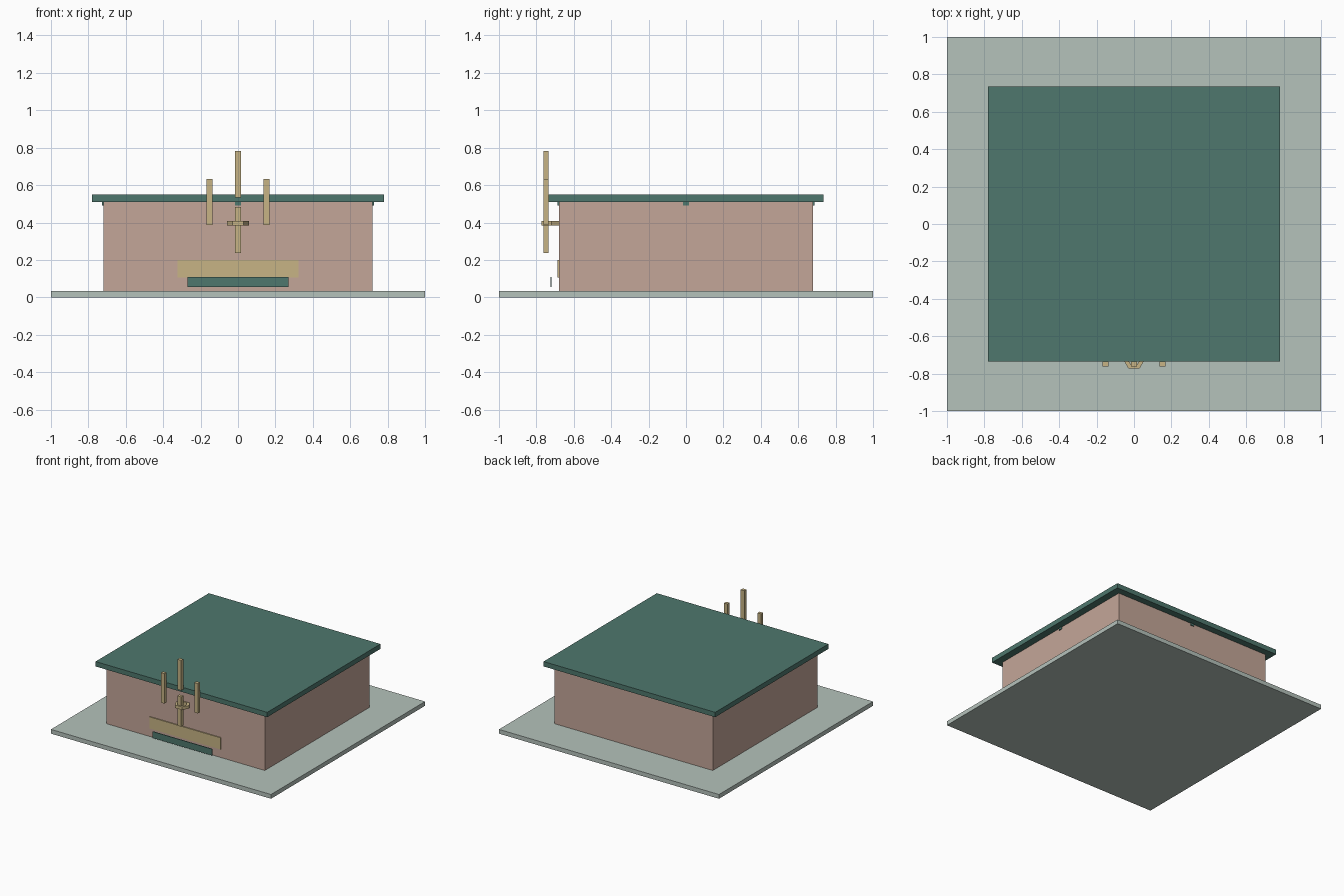
import bpy, bmesh, math

if "Cube" in bpy.data.objects:
    bpy.data.objects.remove(bpy.data.objects["Cube"], do_unlink=True)


def material(name, rgb):
    # sRGB bytes to linear
    lin = [((c / 255 + 0.055) / 1.055) ** 2.4 for c in rgb]
    m = bpy.data.materials.new(name)
    m.use_nodes = True
    m.diffuse_color = (*lin, 1)
    m.node_tree.nodes["Principled BSDF"].inputs["Base Color"].default_value = (*lin, 1)
    return m


paving = material("pale_paving", (181, 194, 187))
clay = material("clay_wall", (196, 166, 152))
teal = material("teal", (78, 119, 109))
sand = material("sand_trim", (199, 180, 133))


def finish(name, bm, mat):
    bmesh.ops.recalc_face_normals(bm, faces=bm.faces)
    mesh = bpy.data.meshes.new(name)
    bm.to_mesh(mesh)
    bm.free()
    mesh.materials.append(mat)
    obj = bpy.data.objects.new(name, mesh)
    bpy.context.collection.objects.link(obj)
    return obj


def box(name, x, y, z, mat):
    """Box spanning the given (low, high) ranges."""
    bm = bmesh.new()
    bmesh.ops.create_cube(bm, size=1)
    for v in bm.verts:
        v.co = [r[0] if c < 0 else r[1] for c, r in zip(v.co, (x, y, z))]
    return finish(name, bm, mat)


def hex_ring(name, centre, outer, inner, z, mat):
    """Six-sided flat ring with a hole."""
    bm = bmesh.new()
    loops = []
    for r, h in ((outer, z[0]), (outer, z[1]), (inner, z[1]), (inner, z[0])):
        loops.append([bm.verts.new((centre[0] + r * math.cos(i * math.pi / 3),
                                    centre[1] + r * math.sin(i * math.pi / 3), h))
                      for i in range(6)])
    for k in range(4):
        a, b = loops[k], loops[(k + 1) % 4]
        for i in range(6):
            j = (i + 1) % 6
            bm.faces.new((a[i], a[j], b[j], b[i]))
    return finish(name, bm, mat)


# Ground slab, building body and flat roof
box("ground_slab", (-1, 1), (-1, 1), (0, 0.035), paving)
box("walls", (-0.72, 0.72), (-0.68, 0.68), (0.035, 0.51), clay)
box("roof", (-0.78, 0.78), (-0.735, 0.735), (0.51, 0.55), teal)

# Small blocks under the eaves, at the middle of each wall
for side, s in (("left", 1), ("right", -1)):
    box(side + "_eave_block", sorted((s * 0.71, s * 0.727)), (-0.015, 0.015), (0.492, 0.51), teal)
for side, s in (("back", 1), ("front", -1)):
    box(side + "_eave_block", (-0.015, 0.015), sorted((s * 0.67, s * 0.687)), (0.492, 0.51), teal)

# Emblem of upright bars in front of the eave
bar_y = (-0.762, -0.735)
box("upper_centre_bar", (-0.017, 0.017), bar_y, (0.535, 0.783), sand)
box("lower_centre_bar", (-0.017, 0.017), bar_y, (0.238, 0.483), sand)
for side, s in (("left", 1), ("right", -1)):
    box(side + "_bar", (s * 0.152 - 0.016, s * 0.152 + 0.016), bar_y, (0.387, 0.633), sand)
hex_ring("emblem_ring", (0, -0.72), 0.06, 0.035, (0.383, 0.408), sand)

# Sign board on the wall and the panel standing in front of it
box("sign_board", (-0.323, 0.323), (-0.688, -0.679), (0.105, 0.2), sand)
box("lower_panel", (-0.27, 0.27), (-0.725, -0.719), (0.055, 0.108), teal)
